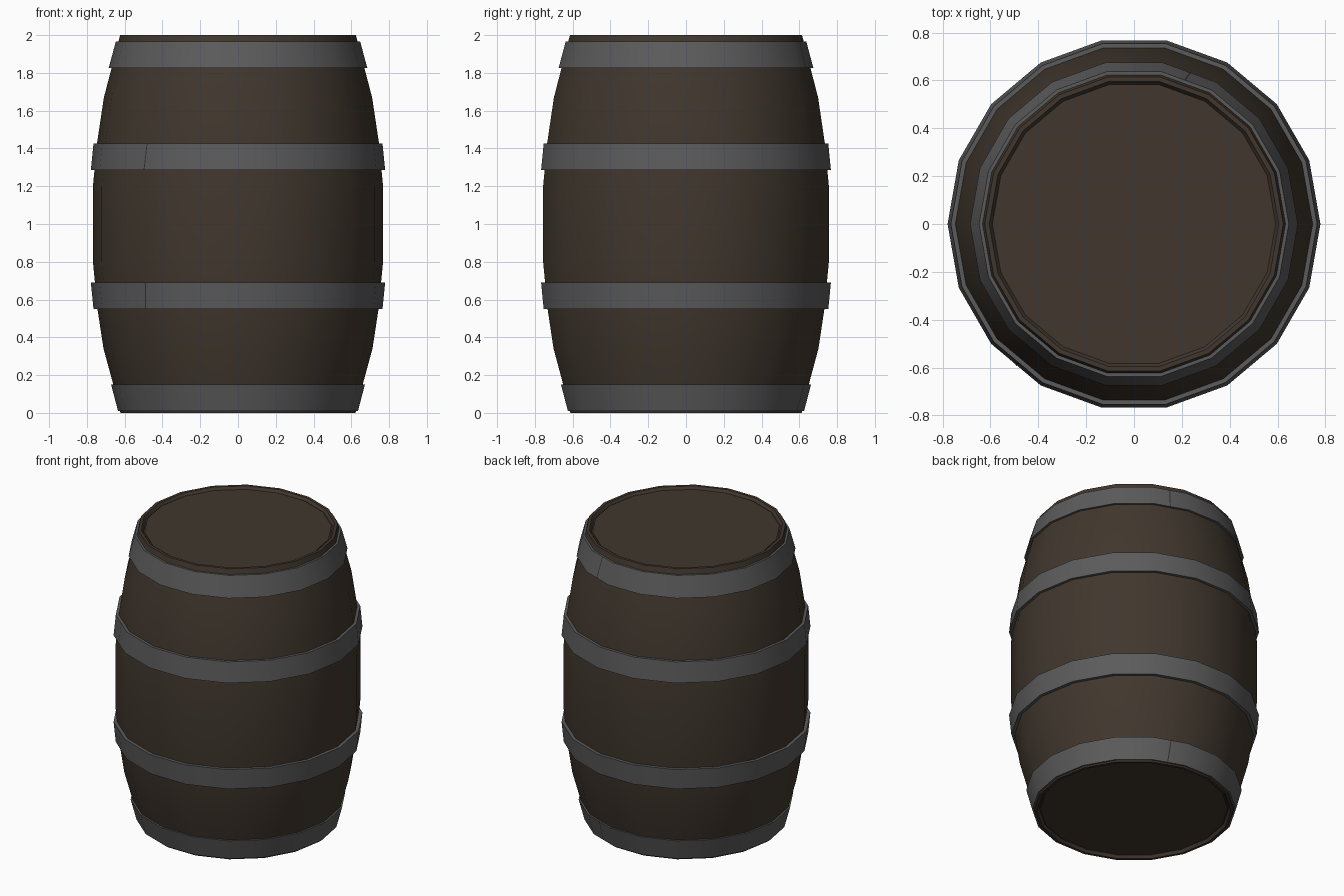
import bpy, bmesh, math
from mathutils import Vector

if "Cube" in bpy.data.objects:
    bpy.data.objects.remove(bpy.data.objects["Cube"])

SIDES = 18


def material(name, rgb):
    m = bpy.data.materials.new(name)
    m.diffuse_color = (*rgb, 1)
    m.use_nodes = True
    m.node_tree.nodes["Principled BSDF"].inputs["Base Color"].default_value = m.diffuse_color
    return m


wood = material("dark_wood", (0.052, 0.038, 0.027))
iron = material("grey_iron", (0.105, 0.105, 0.105))
seam_dark = material("seam_dark", (0.03, 0.03, 0.03))


def finish(bm, name, mat):
    bmesh.ops.recalc_face_normals(bm, faces=bm.faces)
    mesh = bpy.data.meshes.new(name)
    bm.to_mesh(mesh)
    bm.free()
    mesh.materials.append(mat)
    ob = bpy.data.objects.new(name, mesh)
    bpy.context.collection.objects.link(ob)
    bpy.ops.object.select_all(action='DESELECT')
    ob.select_set(True)
    bpy.context.view_layer.objects.active = ob
    bpy.ops.object.shade_smooth_by_angle(angle=math.radians(30))
    return ob


def lathe(name, profile, mat, loop=False):
    """Turn (radius, z) points round the z axis; closed rings or capped solids."""
    bm = bmesh.new()
    rings = []
    for r, z in profile:
        rings.append([bm.verts.new((r * math.cos(a), r * math.sin(a), z))
                      for a in (math.tau * i / SIDES for i in range(SIDES))])
    pairs = list(zip(rings, rings[1:]))
    if loop:
        pairs.append((rings[-1], rings[0]))
    for lo, hi in pairs:
        for i in range(SIDES):
            j = (i + 1) % SIDES
            bm.faces.new((lo[i], lo[j], hi[j], hi[i]))
    if not loop:
        bm.faces.new(rings[0])
        bm.faces.new(rings[-1])
    return finish(bm, name, mat)


# Bulging stave body, with shallow recessed heads inside both rims
lathe("barrel_body", [
    (0.592, 0.02), (0.605, 0.0), (0.622, 0.0), (0.66, 0.15), (0.712, 0.34),
    (0.744, 0.55), (0.768, 0.8), (0.768, 1.2), (0.746, 1.43), (0.71, 1.67),
    (0.668, 1.83), (0.624, 2.0), (0.605, 2.0), (0.592, 1.98)], wood)

# Raised boards of the two heads
lathe("top_head", [(0.585, 1.96), (0.585, 1.985)], wood)
lathe("bottom_head", [(0.585, 0.015), (0.585, 0.04)], wood)

# Hoops: bottom z, top z, bottom radius, top radius, angle of the overlap seam
hoops = {
    "bottom_hoop": (0.01, 0.15, 0.635, 0.672, 70),
    "lower_hoop": (0.55, 0.69, 0.765, 0.779, 230),
    "upper_hoop": (1.285, 1.425, 0.779, 0.765, 230),
    "top_hoop": (1.825, 1.965, 0.685, 0.647, 70),
}
for name, (z0, z1, r0, r1, angle) in hoops.items():
    t = 0.03
    lathe(name, [(r0, z0), (r1, z1), (r1 - t, z1), (r0 - t, z0)], iron, loop=True)

    # Thin slanted line where the hoop ends overlap
    a = math.radians(angle)
    out = Vector((math.cos(a), math.sin(a), 0))
    side = Vector((-math.sin(a), math.cos(a), 0))
    flat = math.cos(math.pi / SIDES)
    bm = bmesh.new()
    corners = []
    for r, z, lean in ((r0, z0, -0.005), (r1, z1, 0.005)):
        for w in (-0.003, 0.003):
            corners.append(bm.verts.new(
                out * (r * flat + 0.0015) + side * (lean + w) + Vector((0, 0, z))))
    face = bm.faces.new((corners[0], corners[1], corners[3], corners[2]))
    bmesh.ops.solidify(bm, geom=[face], thickness=0.003)
    finish(bm, name + "_seam", seam_dark)
